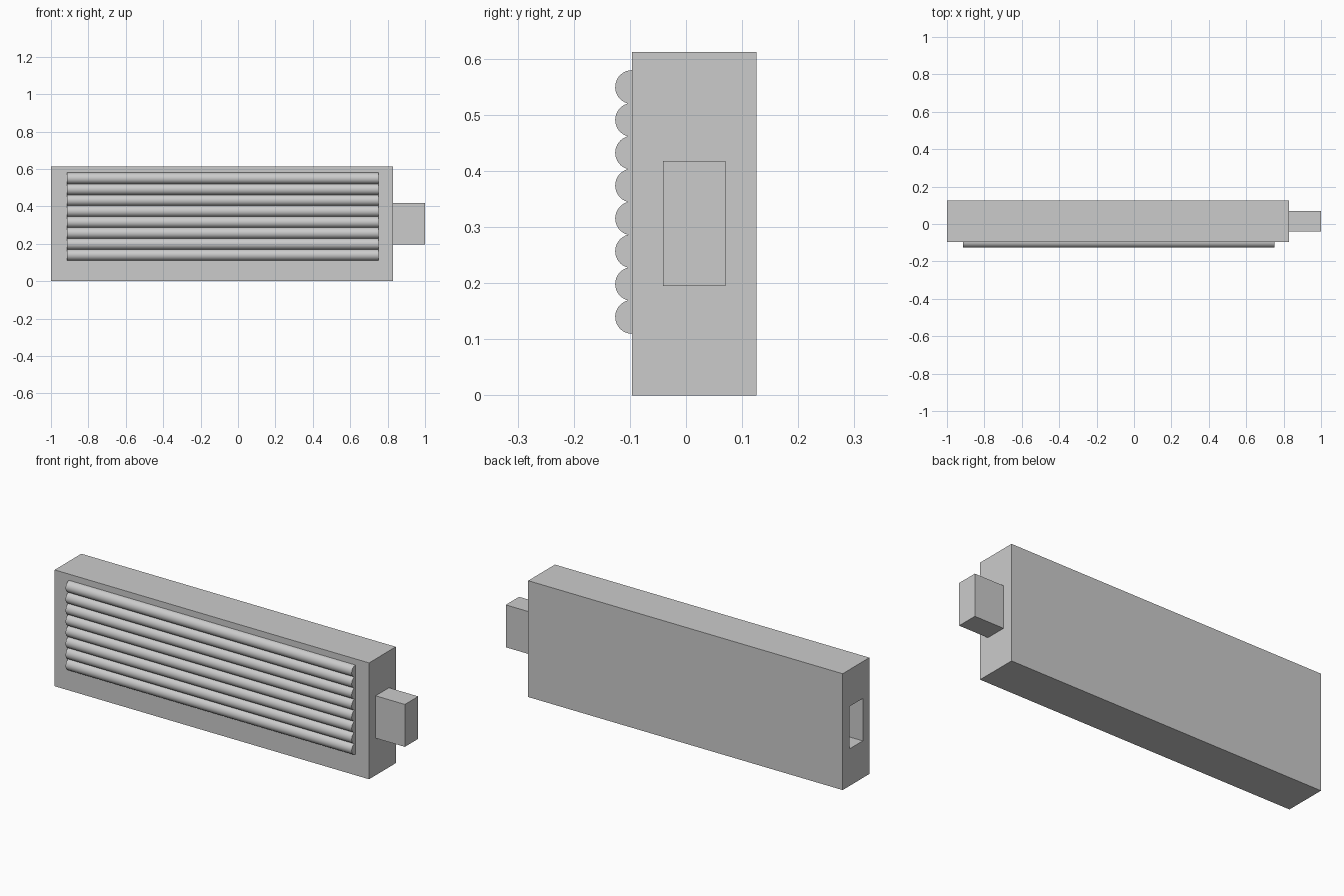
import bpy, bmesh, math
from mathutils import Vector

if "Cube" in bpy.data.objects:
    bpy.data.objects.remove(bpy.data.objects["Cube"])

# Body block bounds, connector cross-section and connector length
X0, X1, Y0, Y1, Z0, Z1 = -1.0, 0.83, -0.096, 0.126, 0.0, 0.612
CY0, CY1, CZ0, CZ1, LENGTH = -0.041, 0.07, 0.195, 0.418, 0.17


def finish(bm, name):
    bmesh.ops.recalc_face_normals(bm, faces=bm.faces)
    mesh = bpy.data.meshes.new(name)
    bm.to_mesh(mesh)
    bm.free()
    obj = bpy.data.objects.new(name, mesh)
    bpy.context.collection.objects.link(obj)
    return obj


# Body: a block with a peg pushed out of the right end and a socket sunk in the left
bm = bmesh.new()
bmesh.ops.create_cube(bm, size=1)
for v in bm.verts:
    v.co = Vector((X1 if v.co.x > 0 else X0,
                   Y1 if v.co.y > 0 else Y0,
                   Z1 if v.co.z > 0 else Z0))
bm.normal_update()
ends = [f for f in bm.faces if abs(f.normal.x) > 0.9]
ym, zm = (Y0 + Y1) / 2, (Z0 + Z1) / 2
for face in ends:
    bmesh.ops.inset_region(bm, faces=[face], thickness=0.02)
    for v in face.verts:
        v.co.y = CY1 if v.co.y > ym else CY0
        v.co.z = CZ1 if v.co.z > zm else CZ0
    cap = bmesh.ops.extrude_discrete_faces(bm, faces=[face])["faces"][0]
    bmesh.ops.translate(bm, verts=cap.verts, vec=(LENGTH, 0, 0))
finish(bm, "body_with_peg_and_socket")

# Front grip: one scalloped profile of overlapping half rounds, swept along x
RIBS, RADIUS, STEP, FIRST_Z, SEG = 8, 0.0302, 0.0585, 0.14, 16
RX0, RX1 = -0.915, 0.75
profile = [(Y0, FIRST_Z - RADIUS)]
cusp = math.asin(STEP / 2 / RADIUS)
for i in range(RIBS):
    start = -math.pi / 2 if i == 0 else -cusp
    end = math.pi / 2 if i == RIBS - 1 else cusp
    for k in range(1 if i in (0,) else 0, SEG + 1):
        if i < RIBS - 1 and k == SEG:
            continue
        a = start + (end - start) * k / SEG
        profile.append((Y0 - RADIUS * math.cos(a),
                        FIRST_Z + i * STEP + RADIUS * math.sin(a)))
bm = bmesh.new()
cap = bm.faces.new([bm.verts.new((RX0, y, z)) for y, z in profile])
ext = bmesh.ops.extrude_face_region(bm, geom=[cap], use_keep_orig=True)["geom"]
bmesh.ops.translate(bm, vec=(RX1 - RX0, 0, 0),
                    verts=[g for g in ext if isinstance(g, bmesh.types.BMVert)])
grip = finish(bm, "grip_ribs")
bpy.context.view_layer.objects.active = grip
grip.select_set(True)
bpy.ops.object.shade_smooth_by_angle(angle=math.radians(30))
